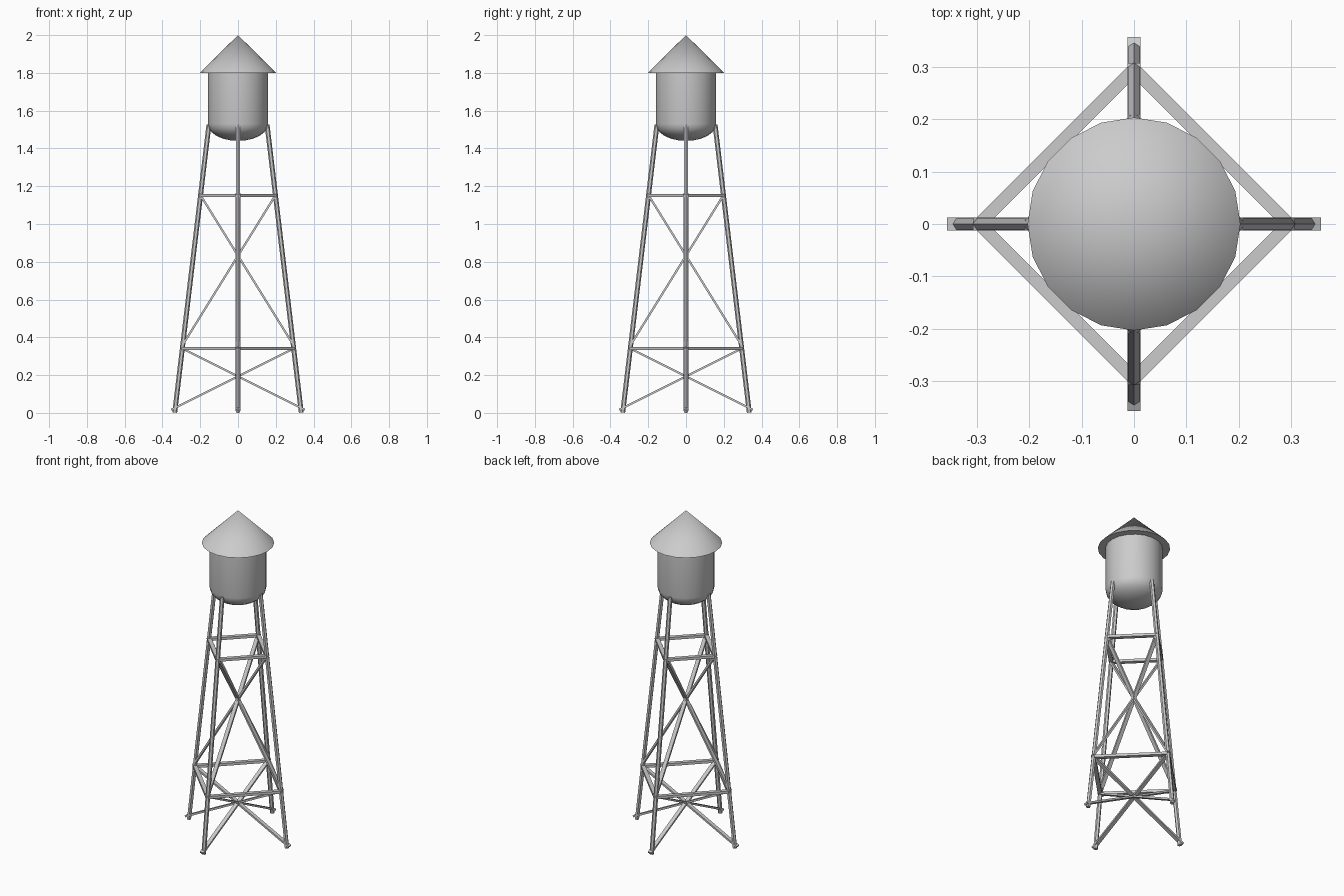
import bpy, bmesh
from math import sin, cos, pi, radians
from mathutils import Vector, Matrix

if "Cube" in bpy.data.objects:
    bpy.data.objects.remove(bpy.data.objects["Cube"])

SIDES = 20


def make_object(name, bm, smooth_angle=None):
    bmesh.ops.recalc_face_normals(bm, faces=bm.faces)
    mesh = bpy.data.meshes.new(name)
    bm.to_mesh(mesh)
    bm.free()
    ob = bpy.data.objects.new(name, mesh)
    bpy.context.collection.objects.link(ob)
    if smooth_angle:
        bpy.ops.object.select_all(action='DESELECT')
        ob.select_set(True)
        bpy.context.view_layer.objects.active = ob
        bpy.ops.object.shade_smooth_by_angle(angle=radians(smooth_angle))
    return ob


def lathe(name, profile, smooth_angle):
    """Revolve (radius, z) points around z; zero radius closes to a point."""
    bm = bmesh.new()
    verts = [bm.verts.new((r, 0, z)) for r, z in profile]
    edges = [bm.edges.new(p) for p in zip(verts, verts[1:])]
    bmesh.ops.spin(bm, geom=verts + edges, cent=(0, 0, 0), axis=(0, 0, 1),
                   angle=2 * pi, steps=SIDES, use_duplicate=False)
    bmesh.ops.remove_doubles(bm, verts=bm.verts, dist=1e-4)
    return make_object(name, bm, smooth_angle)


def bar(name, a, b, section, flat_axis):
    """Sweep a section (across, up) straight from a to b; 'across' lies along flat_axis."""
    a, b, across = Vector(a), Vector(b), Vector(flat_axis).normalized()
    up = across.cross((b - a).normalized())
    bm = bmesh.new()
    rings = [[bm.verts.new(p + across * u + up * v) for u, v in section] for p in (a, b)]
    n = len(section)
    for i in range(n):
        j = (i + 1) % n
        bm.faces.new((rings[0][i], rings[0][j], rings[1][j], rings[1][i]))
    for ring in rings:
        bm.faces.new(ring)
    return make_object(name, bm)


def rect(w, h):
    return [(-w / 2, -h / 2), (w / 2, -h / 2), (w / 2, h / 2), (-w / 2, h / 2)]


# Conical roof with a flat underside
lathe("roof", [(0, 2.0), (0.203, 1.8), (0, 1.8)], 50)

# Tank: straight wall and shallow bowl bottom
bowl = [(0.16 * cos(t * pi / 12), 1.53 - 0.09 * sin(t * pi / 12)) for t in range(6)]
lathe("tank", [(0, 1.8), (0.16, 1.8)] + bowl + [(0, 1.44)], 50)

# Four-sided frame: one leg, two girts and two through-braces per quarter turn
hexagon = [(0.013 * sin(k * pi / 3), 0.013 * cos(k * pi / 3)) for k in range(6)]
for i, side in enumerate(("right", "back", "left", "front")):
    turn = Matrix.Rotation(i * pi / 2, 3, 'Z')
    tangent = turn @ Vector((0, 1, 0))

    def at(x, z, y=0.0):
        return turn @ Vector((x, y, z))

    # Leg
    bar(side + "_leg", at(0.335, 0.002), at(0.154, 1.525), hexagon, tangent)

    # Horizontal girts to the next leg
    for label, r, z in (("lower", 0.295, 0.34), ("upper", 0.198, 1.152)):
        bar(f"{side}_{label}_girt", at(r, z), at(0, z, r), rect(0.024, 0.016),
            turn @ Vector((1, 1, 0)))

    # Diagonal braces crossing at the tower centre
    bar(side + "_lower_brace", at(0.354, 0.016), at(-0.303, 0.345),
        rect(0.024, 0.011), tangent)
    bar(side + "_upper_brace", at(0.302, 0.345), at(-0.203, 1.16),
        rect(0.024, 0.011), tangent)
